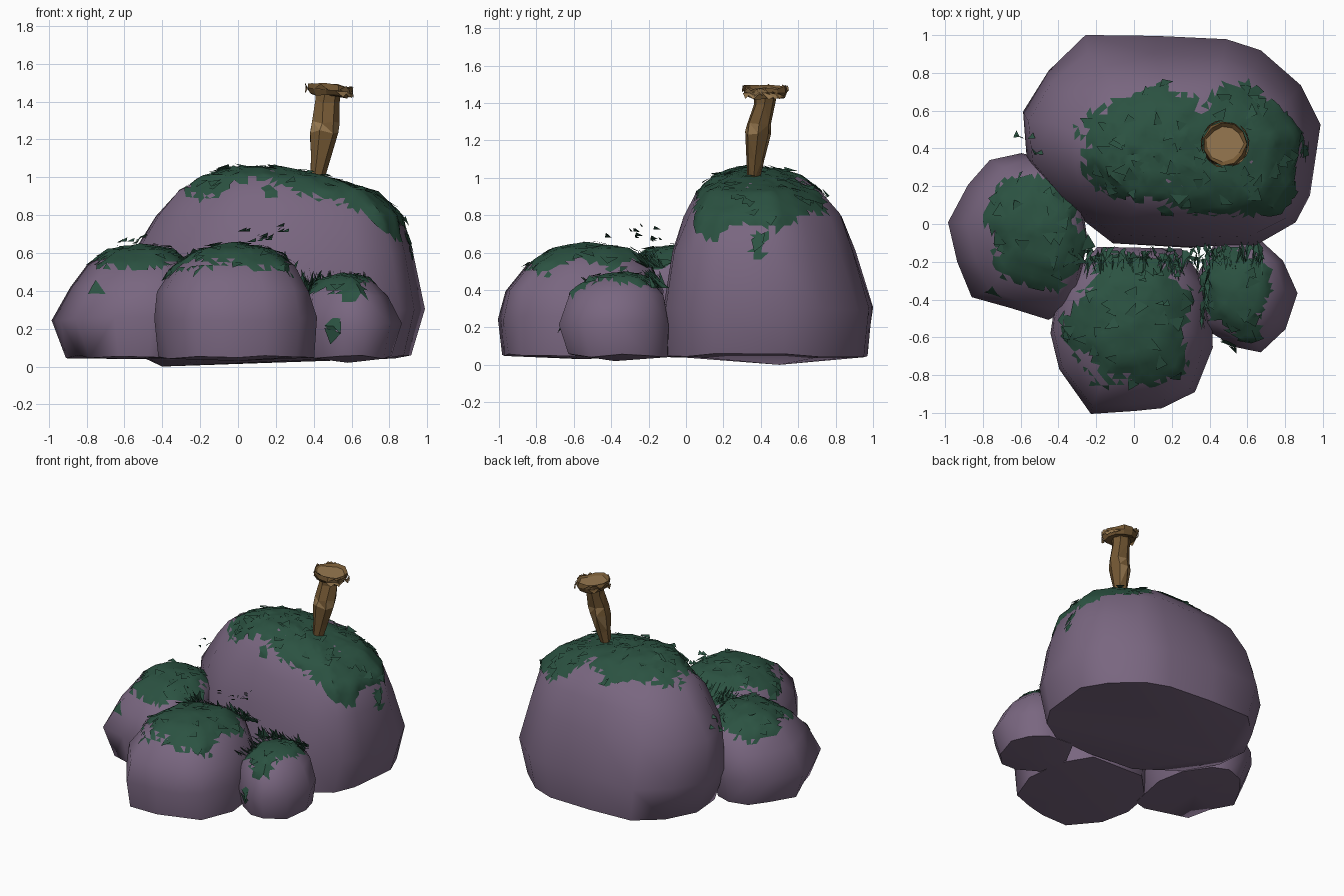
import bpy, bmesh, math, random
from mathutils import Vector

random.seed(7)
if "Cube" in bpy.data.objects:
    bpy.data.objects.remove(bpy.data.objects["Cube"])


def material(name, rgb):
    m = bpy.data.materials.new(name)
    m.use_nodes = True
    m.diffuse_color = (*rgb, 1)
    bsdf = m.node_tree.nodes["Principled BSDF"]
    bsdf.inputs["Base Color"].default_value = (*rgb, 1)
    bsdf.inputs["Roughness"].default_value = 0.9
    return m


STONE = material("purple stone", (0.192, 0.134, 0.216))
MOSS = material("dark green moss", (0.024, 0.084, 0.053))
BARK = material("brown bark", (0.17, 0.095, 0.033))
WOOD = material("tan wood", (0.31, 0.19, 0.08))


def finish(name, bm, mats, angle=None):
    mesh = bpy.data.meshes.new(name)
    bm.to_mesh(mesh)
    bm.free()
    for m in mats:
        mesh.materials.append(m)
    obj = bpy.data.objects.new(name, mesh)
    bpy.context.collection.objects.link(obj)
    if angle:
        bpy.ops.object.select_all(action="DESELECT")
        obj.select_set(True)
        bpy.context.view_layer.objects.active = obj
        bpy.ops.object.shade_smooth_by_angle(angle=math.radians(angle))


def bridge(bm, a, b):
    n = len(a)
    for i in range(n):
        j = (i + 1) % n
        bm.faces.new((a[i], a[j], b[j], b[i]))


def loft(outline, rings, top, bottom, jitter=0.01):
    """Stretch one plan outline into the box of each ring and close both ends."""
    xs, ys = zip(*outline)
    x0, y0, w, d = min(xs), min(ys), max(xs) - min(xs), max(ys) - min(ys)
    bm = bmesh.new()
    loops = []
    for z, xa, xb, ya, yb in rings:
        loops.append([bm.verts.new((
            xa + (x - x0) / w * (xb - xa) + random.uniform(-jitter, jitter),
            ya + (y - y0) / d * (yb - ya) + random.uniform(-jitter, jitter),
            z + random.uniform(-jitter, jitter))) for x, y in outline])
    for a, b in zip(loops, loops[1:]):
        bridge(bm, a, b)
    for loop, tip in ((loops[0], bottom), (loops[-1], top)):
        v = bm.verts.new(tip)
        for i in range(len(loop)):
            bm.faces.new((loop[i], loop[(i + 1) % len(loop)], v))
    bmesh.ops.recalc_face_normals(bm, faces=bm.faces)
    return bm


def moss_cap(name, rock, edge, patches):
    """Lift a ragged skin off the upper part of a rock."""
    bm = rock.copy()
    bmesh.ops.triangulate(bm, faces=bm.faces)
    for _ in range(3):
        long_edges = [e for e in bm.edges if e.calc_length() > 0.06]
        bmesh.ops.subdivide_edges(bm, edges=long_edges, cuts=1)
        bmesh.ops.triangulate(bm, faces=bm.faces)
    bm.normal_update()

    def bare(f):
        c = f.calc_center_median()
        if any((c - Vector(p)).length < 0.042 for p in patches):
            return False
        wave = 0.03 * math.sin(13 * c.x + 5 * c.y) + 0.03 * math.sin(17 * c.y - 4 * c.x)
        return c.z < edge(c) + wave + random.uniform(-0.025, 0.025)

    bmesh.ops.delete(bm, geom=[f for f in bm.faces if bare(f)], context="FACES")
    for v in bm.verts:
        v.co += v.normal * (0.004 if v.is_boundary else random.uniform(0.005, 0.012))
    # a few larger leafy flakes lying along the slope
    bm.normal_update()
    for f in random.sample(list(bm.faces), len(bm.faces) // 24):
        c, n = f.calc_center_median(), f.normal.copy()
        side = n.cross(Vector((random.uniform(-.5, .5), random.uniform(-.5, .5), 1))).normalized()
        down = side.cross(n).normalized()
        down *= -math.copysign(1, down.z) * random.uniform(0.04, 0.08)
        side *= random.uniform(0.025, 0.05)
        pts = (c + side + n * 0.004, c - side + n * 0.008, c + down + n * 0.014)
        bm.faces.new([bm.verts.new(p) for p in pts])
    finish(name, bm, [MOSS], 35)


def rock_with_moss(name, outline, rings, top, bottom, edge, patches=()):
    bm = loft(outline, rings, top, bottom)
    moss_cap(name + "_moss", bm, edge, patches)
    finish(name, bm, [STONE], 62)


# large boulder at the back
rock_with_moss(
    "back_boulder",
    [(-.25, 1), (.12, 1), (.5, .98), (.68, .92), (.88, .73), (.98, .53), (.93, .15), (.85, 0),
     (.65, -.1), (.3, -.13), (-.1, -.1), (-.38, .12), (-.55, .35), (-.57, .6), (-.45, .82)],
    [(.05, -.5, .92, -.12, .97), (.3, -.58, .98, -.13, 1), (.6, -.55, .93, -.08, .9),
     (.8, -.44, .86, -.01, .83), (.92, -.32, .73, .06, .72), (1.0, -.19, .48, .15, .62),
     (1.04, -.04, .25, .25, .5)],
    (.1, .38, 1.05), (-.4, .5, 0),
    lambda c: (.92 - .2 * min(1, max(0, (c.x - .35) * 2.5)) + .25 * max(0, -.1 - c.x)
               + .35 * max(0, c.y - .55) + .4 * max(0, .15 - c.y)),
    [(.15, .72, .92), (.17, .07, .92), (.93, .38, .6), (.9, .4, .68)])

# left-hand stone, seen from the front
rock_with_moss(
    "side_stone",
    [(-.98, 0), (-.92, -.2), (-.85, -.38), (-.65, -.45), (-.45, -.5), (-.33, -.45), (-.25, -.1),
     (-.3, .15), (-.45, .33), (-.6, .37), (-.75, .32), (-.87, .2)],
    [(.05, -.9, -.3, -.46, .32), (.25, -.99, -.25, -.5, .38), (.42, -.89, -.24, -.45, .34),
     (.54, -.8, -.25, -.34, .27), (.61, -.68, -.34, -.2, .15)],
    (-.52, -.03, .64), (-.6, -.05, .04),
    lambda c: .52, [(-.75, -.38, .41)])

# front stone
rock_with_moss(
    "front_stone",
    [(-.23, -1), (0, -.99), (.15, -.97), (.33, -.9), (.42, -.65), (.4, -.35), (.25, -.15),
     (-.2, -.13), (-.4, -.35), (-.45, -.58), (-.4, -.78)],
    [(.05, -.42, .4, -.98, -.13), (.25, -.45, .42, -1, -.12), (.4, -.42, .38, -.96, -.13),
     (.53, -.35, .31, -.85, -.18), (.61, -.22, .18, -.72, -.3)],
    (-.03, -.54, .65), (0, -.55, .03),
    lambda c: .525 - .1 * max(0, c.y + .5) + .3 * max(0, -.75 - c.y))

# small stone
rock_with_moss(
    "small_stone",
    [(.68, -.66), (.55, -.65), (.38, -.55), (.33, -.3), (.45, -.1), (.68, -.1), (.8, -.2),
     (.86, -.37), (.8, -.55)],
    [(.05, .36, .82, -.62, -.1), (.22, .32, .86, -.67, -.09), (.38, .36, .8, -.61, -.12),
     (.46, .43, .7, -.5, -.2)],
    (.55, -.35, .49), (.58, -.38, .02),
    lambda c: .37 + .3 * max(0, c.x - .55), [(.49, -.65, .22)])

# grass blades in the gaps between the stones, with a few drifting leaves
grass = bmesh.new()


def blade(base, lean, height, width):
    a = random.uniform(0, math.tau)
    side = Vector((math.cos(a), math.sin(a), 0)) * width
    tip = base + lean + Vector((0, 0, height))
    grass.faces.new([grass.verts.new(p) for p in (base + side, base - side, tip)])


for start, end, count in (((-.25, -.14, .52), (.3, -.15, .52), 90),
                          ((.3, -.13, .42), (.68, -.12, .41), 70),
                          ((-.62, .3, .5), (-.3, -.1, .52), 30),
                          ((.33, -.5, .37), (.4, -.25, .42), 30)):
    a, b = Vector(start), Vector(end)
    for _ in range(count):
        p = a.lerp(b, random.random())
        p.y += random.uniform(-.06, .02)
        lean = Vector((random.uniform(-.04, .04), random.uniform(-.12, -.02), 0))
        blade(p, lean, random.uniform(.03, .1), random.uniform(.01, .025))
for centre, spread, count in (((.13, -.28, .7), (.12, .15, .05), 14),
                              ((-.55, .42, .69), (.12, .07, .05), 7)):
    for _ in range(count):
        p = Vector(c + random.uniform(-s, s) for c, s in zip(centre, spread))
        blade(p, Vector((.025, -.015, 0)), .02, .022)
finish("grass_blades", grass, [MOSS])

# leaning stem with a knot halfway up
stem = bmesh.new()
loops = []
for z, x, y, r in ((.98, .415, .36, .036), (1.1, .43, .37, .055), (1.24, .45, .385, .08),
                   (1.29, .46, .39, .075), (1.4, .47, .42, .066), (1.46, .475, .425, .075)):
    loops.append([stem.verts.new((x + r * math.cos(i * math.tau / 7) + random.uniform(-.006, .006),
                                  y + r * .88 * math.sin(i * math.tau / 7),
                                  z + random.uniform(-.012, .012))) for i in range(7)])
for a, b in zip(loops, loops[1:]):
    bridge(stem, a, b)
stem.faces.new(loops[0][::-1])
stem.faces.new(loops[-1])
bmesh.ops.triangulate(stem, faces=stem.faces)
for f in stem.faces:
    c = f.calc_center_median()
    f.material_index = int(1.18 < c.z < 1.32 and random.random() < .55)
finish("stem", stem, [BARK, WOOD])

# flat stem head with a splintered rim
head = bmesh.new()
loops = []
for z, r in ((1.435, .07), (1.43, .105), (1.465, .12), (1.49, .112), (1.475, .095)):
    loops.append([head.verts.new((
        .482 + (r + random.uniform(-.008, .008)) * math.cos(i * math.tau / 11),
        .425 + (r + random.uniform(-.008, .008)) * math.sin(i * math.tau / 11),
        z - .1 * r * math.cos(i * math.tau / 11) + random.uniform(-.008, .008)))
        for i in range(11)])
for a, b in zip(loops, loops[1:]):
    bridge(head, a, b)
head.faces.new(loops[0][::-1])
head.faces.new(loops[-1]).material_index = 1
for i in range(16):
    a = random.uniform(0, math.tau)
    p = Vector((.482 + .12 * math.cos(a), .425 + .12 * math.sin(a), 1.46 - .012 * math.cos(a)))
    along = Vector((-math.sin(a), math.cos(a), random.uniform(-.4, .4))) * .04
    up = Vector((math.cos(a) * .01, math.sin(a) * .01, random.choice((-.03, .03))))
    f = head.faces.new([head.verts.new(q) for q in (p - along, p + along, p + up)])
    f.material_index = i % 2
finish("stem_head", head, [BARK, WOOD])
